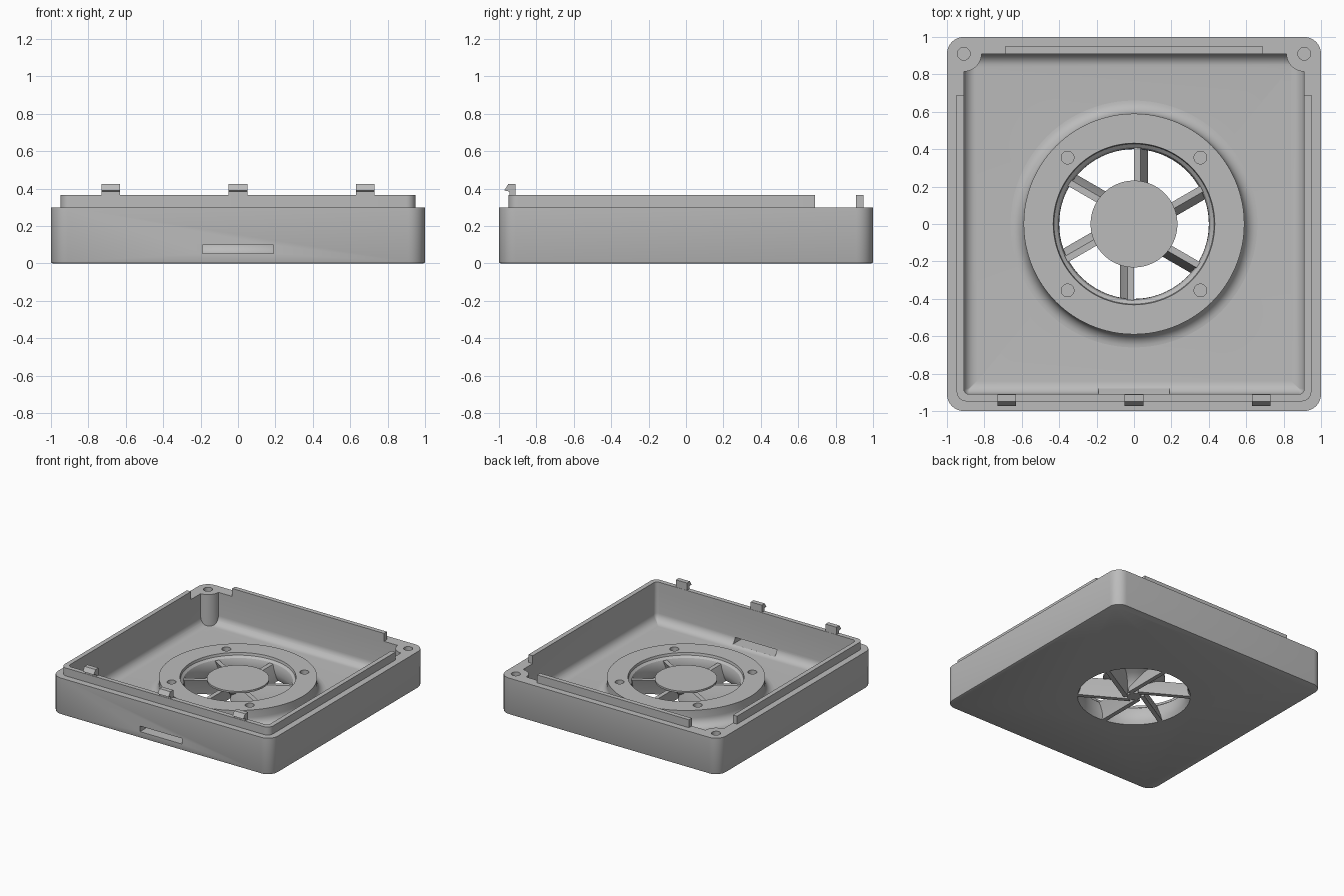
import bpy, bmesh, math
from mathutils import Matrix, Vector

cube = bpy.data.objects.get("Cube")
if cube:
    bpy.data.objects.remove(cube)

grey = bpy.data.materials.new("plain_grey")
grey.use_nodes = True
colour = (0.5, 0.5, 0.5, 1)
grey.diffuse_color = colour
grey.node_tree.nodes["Principled BSDF"].inputs["Base Color"].default_value = colour


def finish(name, bm):
    bmesh.ops.remove_doubles(bm, verts=bm.verts, dist=1e-5)
    bmesh.ops.recalc_face_normals(bm, faces=bm.faces)
    mesh = bpy.data.meshes.new(name)
    bm.to_mesh(mesh)
    bm.free()
    mesh.materials.append(grey)
    obj = bpy.data.objects.new(name, mesh)
    bpy.context.collection.objects.link(obj)
    return obj


def rounded_loft(name, half, radius, levels, steps=8):
    """Stack of rounded squares; each level is (inset, z)."""
    bm = bmesh.new()
    rings = []
    for inset, z in levels:
        r = max(radius - inset, 0.004)
        c = half - inset - r
        ring = []
        for q, (sx, sy) in enumerate([(1, 1), (-1, 1), (-1, -1), (1, -1)]):
            for i in range(steps + 1):
                a = math.pi / 2 * (q + i / steps)
                ring.append(bm.verts.new((sx * c + r * math.cos(a), sy * c + r * math.sin(a), z)))
        rings.append(ring)
    for low, high in zip(rings, rings[1:]):
        for i in range(len(low)):
            j = (i + 1) % len(low)
            bm.faces.new((low[i], low[j], high[j], high[i]))
    bm.faces.new(rings[0])
    bm.faces.new(rings[-1])
    return finish(name, bm)


def box(name, x0, x1, y0, y1, z0, z1):
    bm = bmesh.new()
    size = Matrix.Diagonal((x1 - x0, y1 - y0, z1 - z0, 1))
    place = Matrix.Translation(((x0 + x1) / 2, (y0 + y1) / 2, (z0 + z1) / 2))
    bmesh.ops.create_cube(bm, size=1, matrix=place @ size)
    return finish(name, bm)


def cylinder(name, x, y, r, z0, z1, sides=32):
    bm = bmesh.new()
    bmesh.ops.create_cone(bm, cap_ends=True, segments=sides, radius1=r, radius2=r,
                          depth=z1 - z0, matrix=Matrix.Translation((x, y, (z0 + z1) / 2)))
    return finish(name, bm)


def lathe(name, profile, closed, steps=96):
    bm = bmesh.new()
    verts = [bm.verts.new((r, 0, z)) for r, z in profile]
    pairs = list(zip(verts, verts[1:])) + ([(verts[-1], verts[0])] if closed else [])
    edges = [bm.edges.new(p) for p in pairs]
    bmesh.ops.spin(bm, geom=verts + edges, cent=(0, 0, 0), axis=(0, 0, 1),
                   angle=math.tau, steps=steps, use_merge=True)
    return finish(name, bm)


def prism(name, section, along, start, end, matrix=Matrix()):
    """Extrude a 2D section; along='x' uses (y, z) points, along='y' uses (x, z)."""
    bm = bmesh.new()
    ends = []
    for t in (start, end):
        pts = [(t, a, b) if along == "x" else (a, t, b) for a, b in section]
        ends.append([bm.verts.new(matrix @ Vector(p)) for p in pts])
        bm.faces.new(ends[-1])
    n = len(section)
    for i in range(n):
        j = (i + 1) % n
        bm.faces.new((ends[0][i], ends[0][j], ends[1][j], ends[1][i]))
    return finish(name, bm)


def cut(obj, cutters):
    bpy.context.view_layer.objects.active = obj
    for cutter in cutters:
        mod = obj.modifiers.new("cut", "BOOLEAN")
        mod.operation = "DIFFERENCE"
        mod.solver = "EXACT"
        mod.object = cutter
        bpy.ops.object.modifier_apply(modifier=mod.name)
        bpy.data.objects.remove(cutter)


FLOOR, RIM, LIP, PAD = 0.04, 0.3, 0.365, 0.17
WALL, FILLET = 0.91, 0.07


def cavity():
    levels = []
    for i in range(9):
        a = math.pi / 2 * i / 8
        levels.append((FILLET * (1 - math.sin(a)), FLOOR + FILLET * (1 - math.cos(a))))
    return rounded_loft("cavity_cutter", WALL, 0.03, levels + [(0, 0.6)])


# Tray with filleted cavity, two back screw posts, front slot and fan opening
hollow = cavity()
cut(hollow, [cylinder("post_cutter", s * WALL, WALL, 0.095, -0.1, 0.7, 48) for s in (-1, 1)])
tray = rounded_loft("tray", 1, 0.09, [(0.01, 0), (0.003, 0.003), (0, 0.01), (0, RIM)])
cut(tray, [hollow,
           box("slot_cutter", -0.19, 0.19, -1.1, -0.86, 0.052, 0.098),
           cylinder("opening_cutter", 0, 0, 0.5, -0.1, 0.2, 96)]
    + [cylinder("screw_cutter", s * WALL, WALL, 0.034, 0.08, 0.5) for s in (-1, 1)])

# Raised locating lip, interrupted at the back corners
lip = rounded_loft("locating_lip", 0.948, 0.05, [(0, RIM), (0, LIP)])
cut(lip, [cavity()] + [box("gap_cutter", min(s * 0.69, s * 1.2), max(s * 0.69, s * 1.2),
                           0.69, 1.2, 0.2, 0.5) for s in (-1, 1)])

# Snap hooks along the front lip
hook = [(-0.912, LIP), (-0.912, 0.425), (-0.95, 0.425), (-0.972, 0.39),
        (-0.945, 0.385), (-0.945, LIP)]
clips = [prism("snap_hook", hook, "x", x - 0.05, x + 0.05) for x in (-0.68, 0, 0.68)]

# Fan mounting ring with curved skirt and rounded bore
skirt = [(0.66 - 0.07 * math.sin(a), FLOOR + 0.07 * (1 - math.cos(a)))
         for a in (math.pi / 2 * i / 8 for i in range(8, -1, -1))]
bore = [(0.432, PAD), (0.428, 0.15), (0.41, 0.135), (0.401, 0.11), (0.4, 0.06),
        (0.405, 0.03), (0.42, 0)]
ring = lathe("fan_ring", bore[::-1] + [(0.59, PAD)] + skirt + [(0.5, FLOOR), (0.5, 0)], True)
cut(ring, [cylinder("fan_screw_cutter", x, y, 0.034, 0.06, 0.3)
           for x in (-0.355, 0.355) for y in (-0.355, 0.355)])

# Flared hub
hub = lathe("hub", [(0, 0), (0.05, 0), (0.065, 0.04), (0.1, 0.085), (0.155, 0.12),
                    (0.232, 0.145), (0.232, 0.16), (0, 0.16)], False)

# Six slanted vanes between hub and ring
vane = [(0.04, 0), (0.075, 0), (0.065, 0.05), (0.035, 0.13), (0, 0.13), (0.025, 0.06)]
vanes = [prism("vane", vane, "y", 0.02, 0.425, Matrix.Rotation(math.tau * k / 6, 4, "Z"))
         for k in range(6)]

# Smooth curved surfaces while keeping crisp edges
bpy.ops.object.select_all(action="DESELECT")
for part in [tray, lip, ring, hub] + clips + vanes:
    part.select_set(True)
bpy.context.view_layer.objects.active = tray
bpy.ops.object.shade_smooth_by_angle(angle=math.radians(30))
